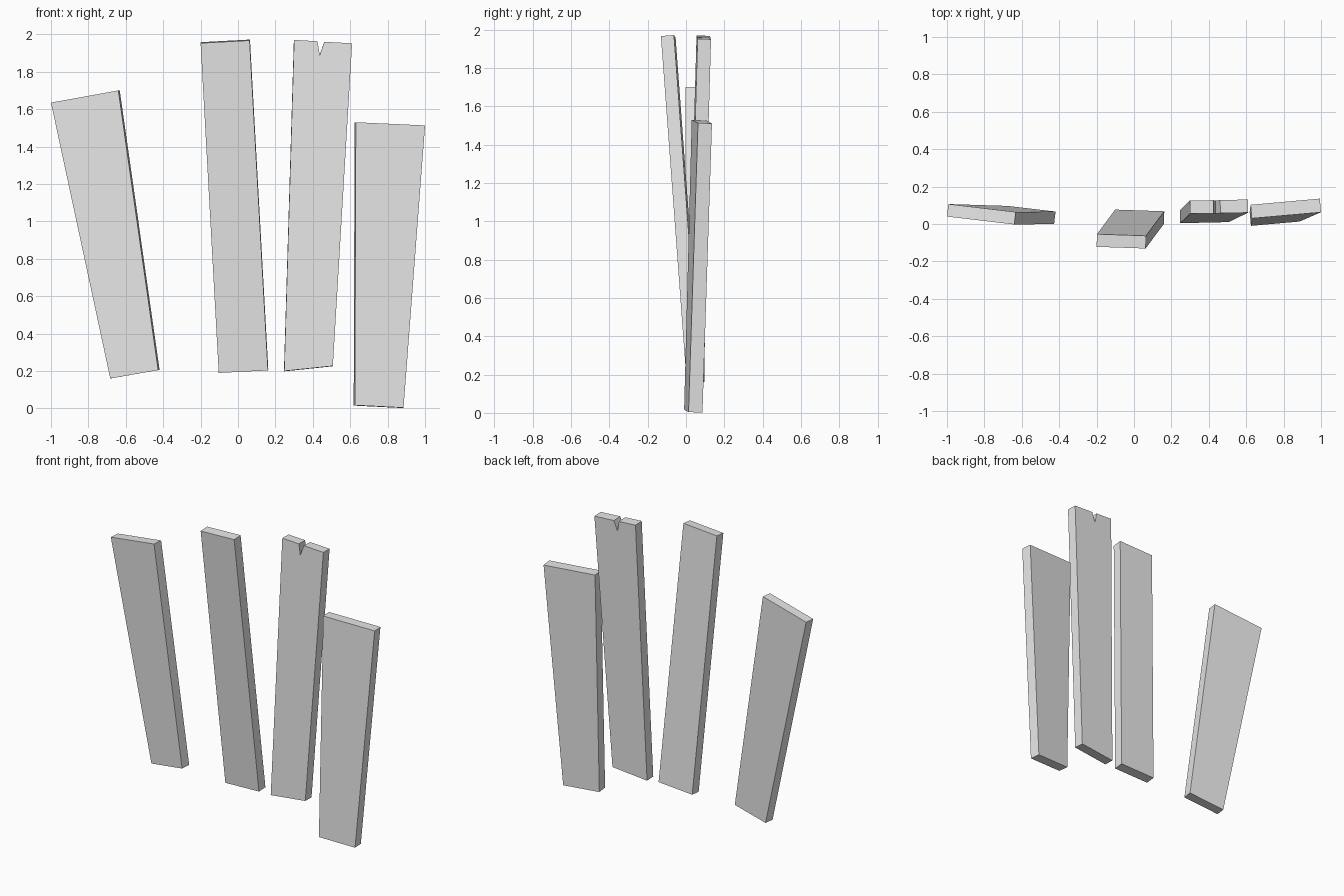
import bpy, bmesh
from mathutils import Vector

cube = bpy.data.objects.get("Cube")
if cube:
    bpy.data.objects.remove(cube, do_unlink=True)

# Single plain grey for all boards
grey = bpy.data.materials.new("plain grey")
grey.use_nodes = True
colour = (0.8, 0.8, 0.8, 1)
grey.diffuse_color = colour
grey.node_tree.nodes["Principled BSDF"].inputs["Base Color"].default_value = colour


def board(name, outline, front_y, turn, lean, thickness):
    """Extrude an (x, z) outline, lying on a tilted plane, along its normal."""
    x0, z0 = outline[0]
    bm = bmesh.new()
    verts = [bm.verts.new((x, front_y + turn * (x - x0) + lean * (z - z0), z))
             for x, z in outline]
    face = bm.faces.new(verts)
    back = bmesh.ops.extrude_face_region(bm, geom=[face], use_keep_orig=True)
    moved = [g for g in back["geom"] if isinstance(g, bmesh.types.BMVert)]
    normal = Vector((-turn, 1, -lean)).normalized()
    bmesh.ops.translate(bm, verts=moved, vec=normal * thickness)
    bmesh.ops.recalc_face_normals(bm, faces=bm.faces)
    mesh = bpy.data.meshes.new(name)
    bm.to_mesh(mesh)
    bm.free()
    mesh.materials.append(grey)
    obj = bpy.data.objects.new(name, mesh)
    bpy.context.collection.objects.link(obj)
    return obj


# Outlines start at the upper corner nearest -x
board("slanted_board",
      [(-1, 1.635), (-0.64, 1.70), (-0.427, 0.205), (-0.683, 0.16)],
      0.04, -0.115, -0.018, 0.067)

board("forward_leaning_board",
      [(-0.20, 1.953), (0.062, 1.967), (0.16, 0.203), (-0.103, 0.19)],
      -0.122, -0.03, -0.076, 0.068)

# Board with a V-shaped split in its top end
board("notched_board",
      [(0.30, 1.97), (0.425, 1.963), (0.437, 1.89), (0.462, 1.96),
       (0.61, 1.952), (0.507, 0.227), (0.247, 0.20)],
      0.055, 0.02, 0.028, 0.07)

board("low_board",
      [(0.63, 1.53), (1, 1.513), (0.885, 0.004), (0.625, 0.017)],
      0.03, 0.09, 0.026, 0.073)
